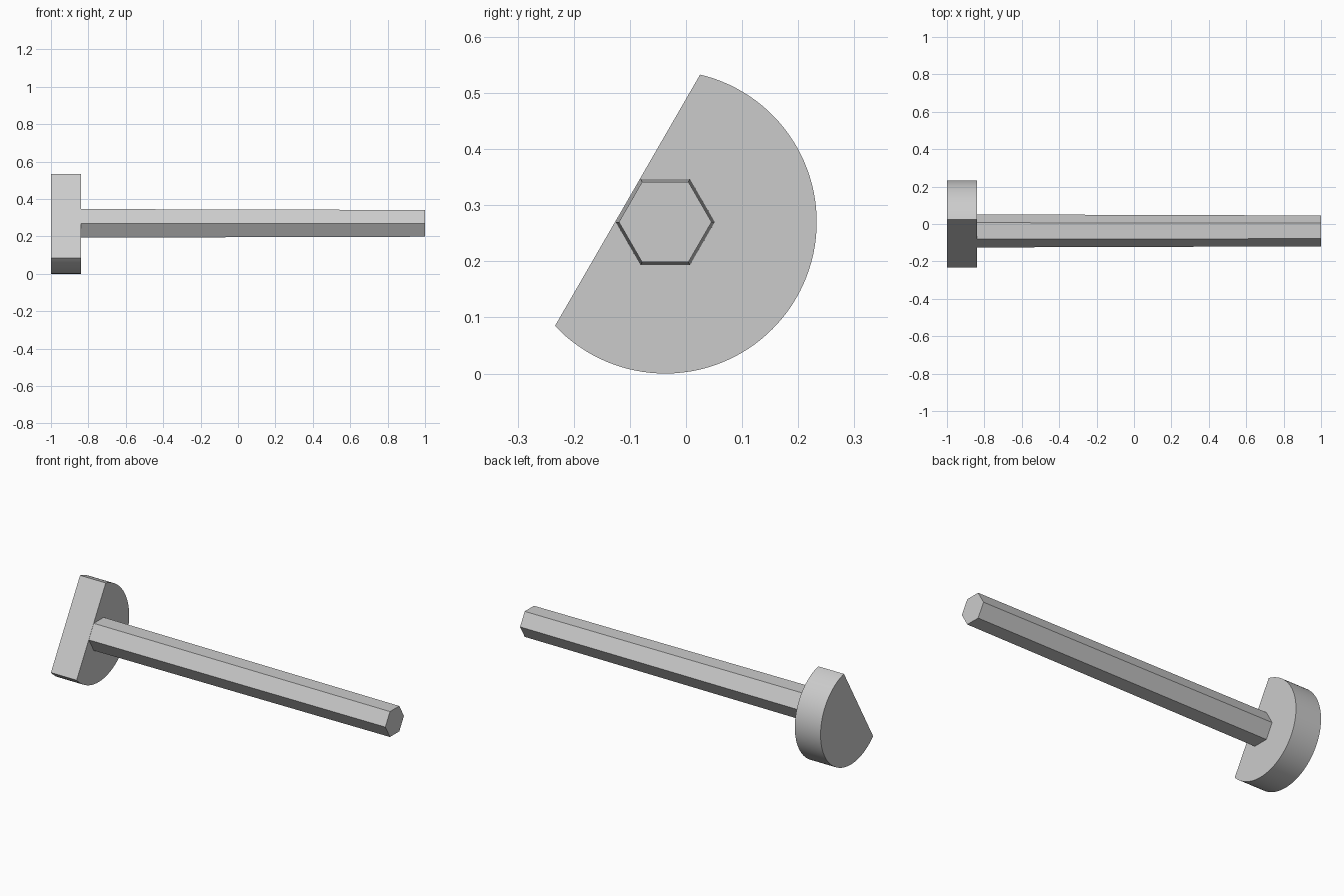
import bpy
import bmesh
from math import sin, cos, radians

if "Cube" in bpy.data.objects:
    bpy.data.objects.remove(bpy.data.objects["Cube"])

AXIS_Y, AXIS_Z = -0.037, 0.27

grey = bpy.data.materials.new("light_grey")
grey.use_nodes = True
colour = (0.6, 0.6, 0.6, 1)
grey.diffuse_color = colour
grey.node_tree.nodes["Principled BSDF"].inputs["Base Color"].default_value = colour


def ring(bm, x, radius, angles):
    """Loop of vertices around the shared axis at the given x."""
    return [bm.verts.new((x, AXIS_Y + radius * cos(a), AXIS_Z + radius * sin(a)))
            for a in angles]


def loft(name, x0, r0, x1, r1, angles):
    """Closed solid between two rings, capped at both ends."""
    bm = bmesh.new()
    a, b = ring(bm, x0, r0, angles), ring(bm, x1, r1, angles)
    bm.faces.new(a)
    bm.faces.new(b)
    for i in range(len(a)):
        j = (i + 1) % len(a)
        bm.faces.new((a[i], a[j], b[j], b[i]))
    bmesh.ops.recalc_face_normals(bm, faces=bm.faces)
    mesh = bpy.data.meshes.new(name)
    bm.to_mesh(mesh)
    bm.free()
    mesh.materials.append(grey)
    obj = bpy.data.objects.new(name, mesh)
    bpy.context.collection.objects.link(obj)
    return obj


# Round head with one flat side: the arc's end points close along the chord
STEPS = 72
start, end = radians(-136.7), radians(76.7)
arc = [start + (end - start) * i / STEPS for i in range(STEPS + 1)]
head = loft("head", -1, 0.27, -0.84, 0.27, arc)

# Slightly tapered hexagonal shaft, one side parallel to the flat of the head
shaft = loft("shaft", -0.85, 0.0883, 1, 0.0825, [radians(60 * i) for i in range(6)])

# Smooth the rim, keep the other edges sharp
bpy.ops.object.select_all(action="DESELECT")
head.select_set(True)
bpy.context.view_layer.objects.active = head
bpy.ops.object.shade_smooth_by_angle(angle=radians(30))
